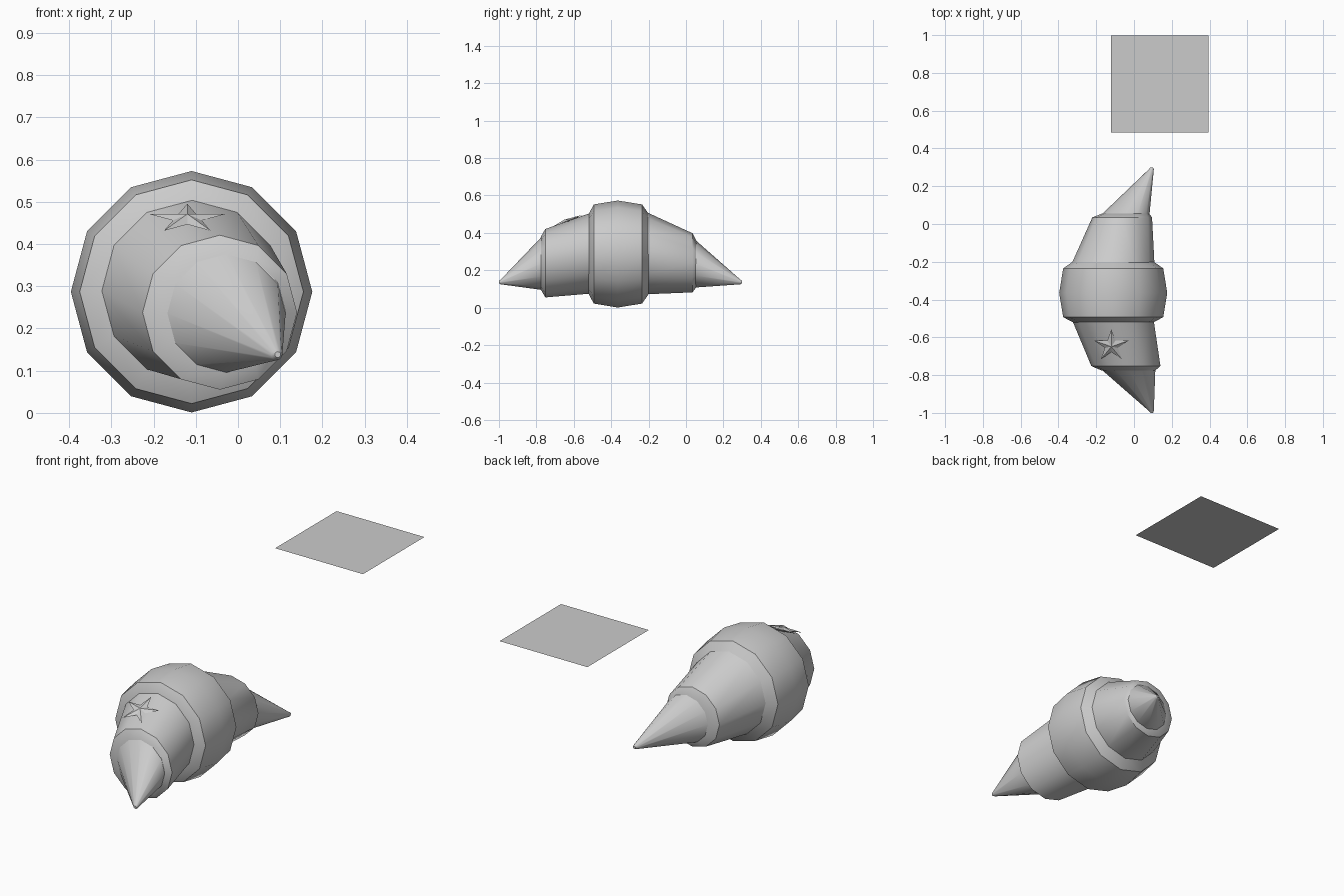
import bpy, bmesh, math
from mathutils import Matrix, Vector

if "Cube" in bpy.data.objects:
    bpy.data.objects.remove(bpy.data.objects["Cube"])

SIDES = 12


def finish(name, bm, smooth=True):
    bmesh.ops.recalc_face_normals(bm, faces=bm.faces)
    mesh = bpy.data.meshes.new(name)
    bm.to_mesh(mesh)
    bm.free()
    ob = bpy.data.objects.new(name, mesh)
    bpy.context.collection.objects.link(ob)
    bpy.ops.object.select_all(action='DESELECT')
    ob.select_set(True)
    bpy.context.view_layer.objects.active = ob
    if smooth:
        bpy.ops.object.shade_smooth_by_angle(angle=math.radians(35))
    return ob


def loft(name, rings):
    """Skin 12-sided rings given as (x, y, z, radius), all facing along y."""
    bm = bmesh.new()
    loops = []
    for x, y, z, r in rings:
        loops.append([bm.verts.new((x + r * math.cos(2 * math.pi * i / SIDES), y,
                                    z + r * math.sin(2 * math.pi * i / SIDES)))
                      for i in range(SIDES)])
    for a, b in zip(loops, loops[1:]):
        for i in range(SIDES):
            j = (i + 1) % SIDES
            bm.faces.new((a[i], a[j], b[j], b[i]))
    bm.faces.new(loops[0])
    bm.faces.new(loops[-1])
    return finish(name, bm)


# Fat middle roll of the pastry
loft("middle_roll", [(-0.11, y, 0.287, r) for y, r in
                     ((-0.525, 0.205), (-0.493, 0.265), (-0.365, 0.286),
                      (-0.235, 0.265), (-0.20, 0.215))])

# Tapering rolls on either side
loft("front_roll", [(-0.11, -0.515, 0.29, 0.215), (-0.043, -0.752, 0.238, 0.183),
                    (-0.03, -0.775, 0.238, 0.143)])
loft("back_roll", [(-0.11, -0.205, 0.29, 0.218), (-0.0625, 0.035, 0.24, 0.158),
                   (-0.045, 0.055, 0.235, 0.125)])

# Pointed, curled-in ends
loft("front_tip", [(-0.03, -0.77, 0.238, 0.143), (0.092, -0.99, 0.138, 0.013),
                   (0.094, -1.0, 0.138, 0.007)])
loft("back_tip", [(-0.045, 0.05, 0.235, 0.127), (0.092, 0.29, 0.138, 0.013),
                  (0.094, 0.30, 0.138, 0.007)])

# Small star pressed into the front roll
bm = bmesh.new()
rim = []
for i in range(10):
    r = 0.095 if i % 2 == 0 else 0.036
    a = math.pi / 2 + i * math.pi / 5
    rim.append(bm.verts.new((r * math.cos(a), r * math.sin(a), 0)))
for h in (0.012, -0.012):
    hub = bm.verts.new((0, 0, h))
    for i in range(10):
        bm.faces.new((rim[i], rim[(i + 1) % 10], hub))
star = finish("star_mark", bm, smooth=False)
star.matrix_world = (Matrix.Translation(Vector((-0.12, -0.645, 0.46)))
                     @ Matrix.Rotation(math.radians(22), 4, 'X'))

# Thin square sheet floating behind
bpy.ops.mesh.primitive_plane_add(size=0.515, location=(0.137, 0.741, 0.887))
bpy.context.object.name = "square_sheet"
